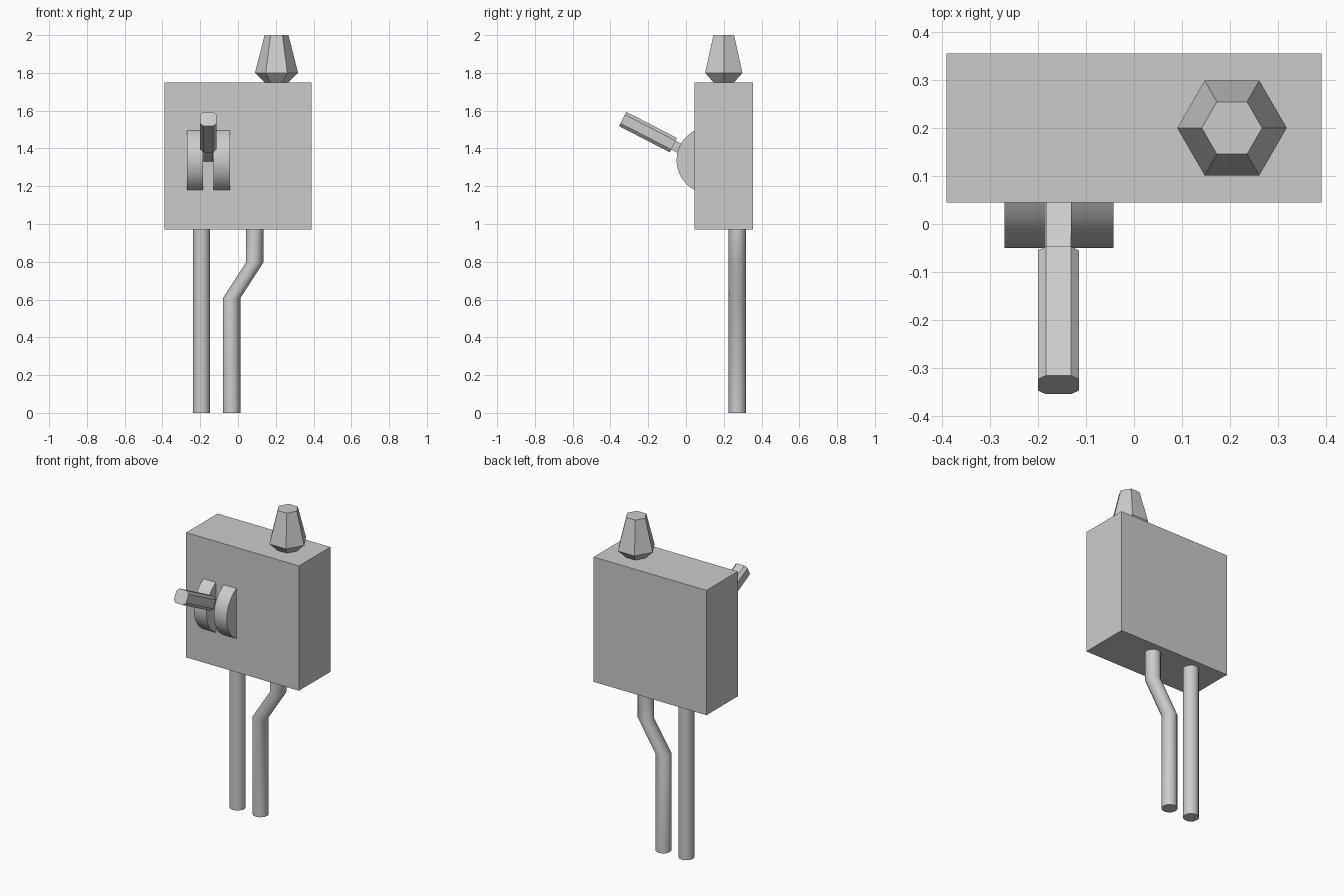
import bpy, bmesh, math
from mathutils import Vector, Matrix

if "Cube" in bpy.data.objects:
    bpy.data.objects.remove(bpy.data.objects["Cube"])


def loft(name, rings, smooth=False):
    """Skin a closed solid through rings of equal point count."""
    bm = bmesh.new()
    loops = [[bm.verts.new(p) for p in ring] for ring in rings]
    n = len(loops[0])
    for a, b in zip(loops, loops[1:]):
        for i in range(n):
            j = (i + 1) % n
            bm.faces.new((a[i], a[j], b[j], b[i]))
    bm.faces.new(loops[0][::-1])
    bm.faces.new(loops[-1])
    bmesh.ops.recalc_face_normals(bm, faces=bm.faces[:])
    me = bpy.data.meshes.new(name)
    bm.to_mesh(me)
    bm.free()
    ob = bpy.data.objects.new(name, me)
    bpy.context.collection.objects.link(ob)
    if smooth:
        bpy.ops.object.select_all(action='DESELECT')
        bpy.context.view_layer.objects.active = ob
        ob.select_set(True)
        bpy.ops.object.shade_smooth_by_angle(angle=math.radians(35))
    return ob


def circle(n, r, x, y, z):
    return [(x + r * math.cos(2 * math.pi * i / n),
             y + r * math.sin(2 * math.pi * i / n), z) for i in range(n)]


# Switch box
rect = [(-0.39, 0.045), (0.39, 0.045), (0.39, 0.355), (-0.39, 0.355)]
loft("switch_box", [[(x, y, z) for x, y in rect] for z in (0.97, 1.75)])

# Hexagonal lamp on top
loft("lamp", [circle(6, r, 0.204, 0.2, z)
              for r, z in ((0.063, 1.75), (0.114, 1.80), (0.063, 2.0))])

# Conduit pipes: one straight, one bent
pipes = {"straight_pipe": [(-0.193, 0), (-0.193, 0.97)],
         "bent_pipe": [(-0.034, 0), (-0.034, 0.607), (0.088, 0.796), (0.088, 0.97)]}
for name, path in pipes.items():
    loft(name, [circle(12, 0.046, x, 0.272, z) for x, z in path], smooth=True)

# Rounded lever guards: circle segments either side of the lever
R, cy, cz, half = 0.177, 0.127, 1.337, math.acos(0.082 / 0.177)
arc = [(cy - R * math.cos(a), cz + R * math.sin(a))
       for a in (half * (i / 8 - 1) for i in range(17))]
for name, x0, x1 in (("left_guard", -0.27, -0.184), ("right_guard", -0.131, -0.043)):
    loft(name, [[(x, y, z) for y, z in arc] for x in (x0, x1)], smooth=True)

# Lever: square neck stepping out to a chamfered grip, tilted upward
w, c = 0.0425, 0.026
grip = [(w, -c), (w, c), (c, w), (-c, w), (-w, c), (-w, -c), (-c, -w), (c, -w)]
neck = [(c, -c), (c, c), (-c, c), (-c, -c)]
tilt = math.radians(27.3)
frame = Matrix.Translation((-0.1575, -0.335, 1.556)) @ Matrix.Rotation(-tilt, 4, 'X')


def section(points, d):
    return [frame @ Vector((x, d, z)) for x, z in points]


loft("lever_grip", [section(grip, d) for d in (0, 0.302)])
loft("lever_neck", [section(neck, d) for d in (0.302, 0.45)])
